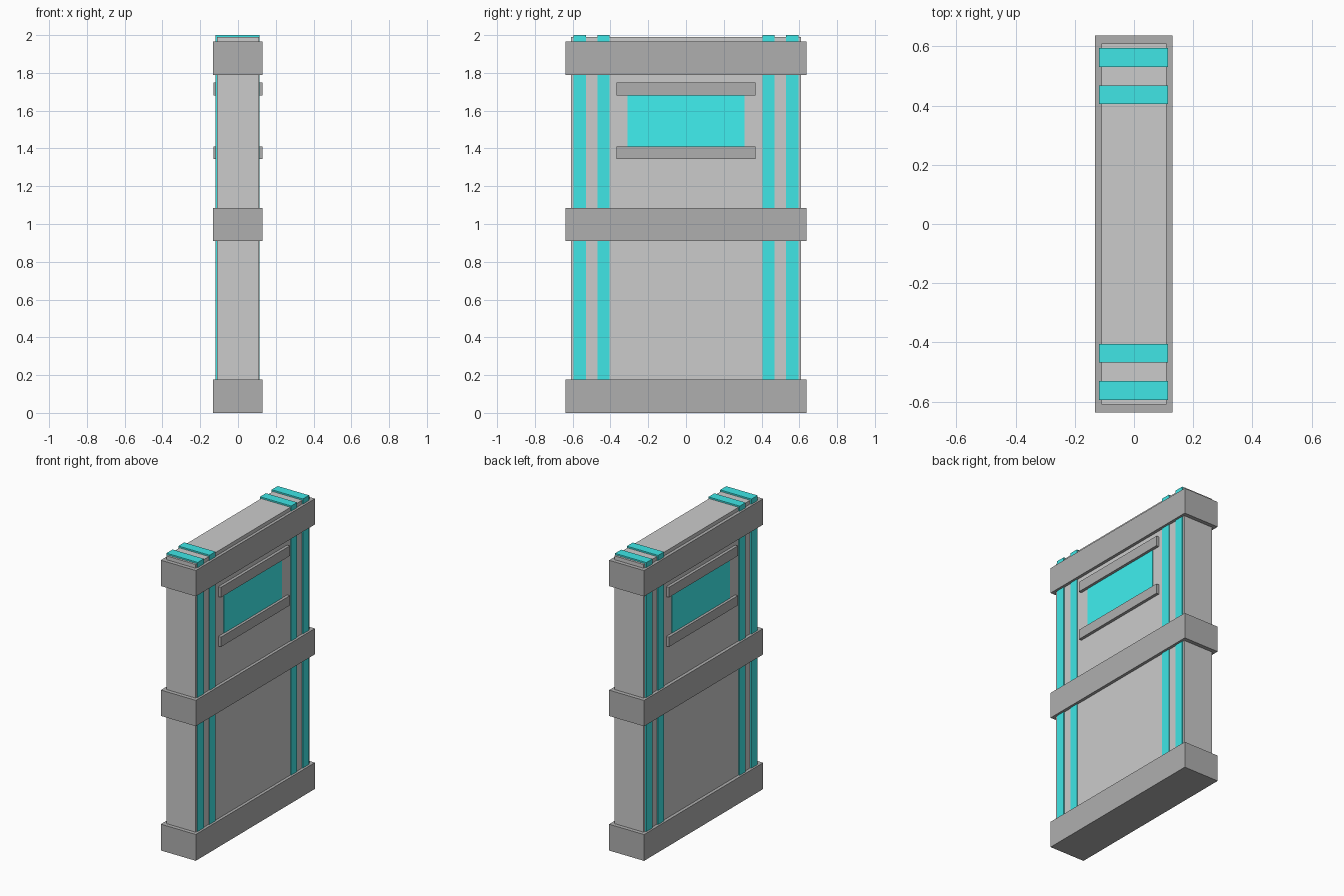
import bpy

if "Cube" in bpy.data.objects:
    bpy.data.objects.remove(bpy.data.objects["Cube"])


def material(name, color):
    m = bpy.data.materials.new(name)
    m.diffuse_color = color
    m.use_nodes = True
    m.node_tree.nodes["Principled BSDF"].inputs["Base Color"].default_value = m.diffuse_color
    return m


def box(name, x, y, z, mat=None):
    """Box from (min, max) ranges on each axis."""
    bpy.ops.mesh.primitive_cube_add(size=1, location=[sum(r) / 2 for r in (x, y, z)])
    ob = bpy.context.object
    ob.name = name
    ob.scale = [r[1] - r[0] for r in (x, y, z)]
    bpy.ops.object.transform_apply(location=False, rotation=False, scale=True)
    if mat:
        ob.data.materials.append(mat)
    return ob


strip_teal = material("strip_teal", (0.05, 0.79, 0.79, 1))
window_teal = material("window_teal", (0.05, 0.87, 0.87, 1))
dark_grey = material("dark_grey", (0.43, 0.43, 0.43, 1))
panel_grey = material("panel_grey", (0.59, 0.59, 0.59, 1))

# Main door slab
box("door_panel", (-0.11, 0.11), (-0.61, 0.61), (0.01, 1.99), panel_grey)

# Horizontal bands wrapping the slab
for name, z in (("bottom", (0, 0.178)), ("middle", (0.911, 1.086)), ("top", (1.79, 1.965))):
    box(name + "_band", (-0.132, 0.13), (-0.637, 0.637), z, dark_grey)

# Paired vertical strips near each edge, running over the top
for side in (-1, 1):
    for a, b in ((0.405, 0.468), (0.53, 0.595)):
        box("vertical_strip", (-0.119, 0.115), sorted((side * a, side * b)), (0.02, 2.0), strip_teal)

# Window panes and their upper and lower rails on both faces
for side in (-1, 1):
    box("window_pane", sorted((side * 0.10, side * 0.112)), (-0.31, 0.31), (1.40, 1.69), window_teal)
    for z in ((1.345, 1.411), (1.68, 1.748)):
        box("window_rail", sorted((side * 0.10, side * 0.13)), (-0.368, 0.368), z, dark_grey)
